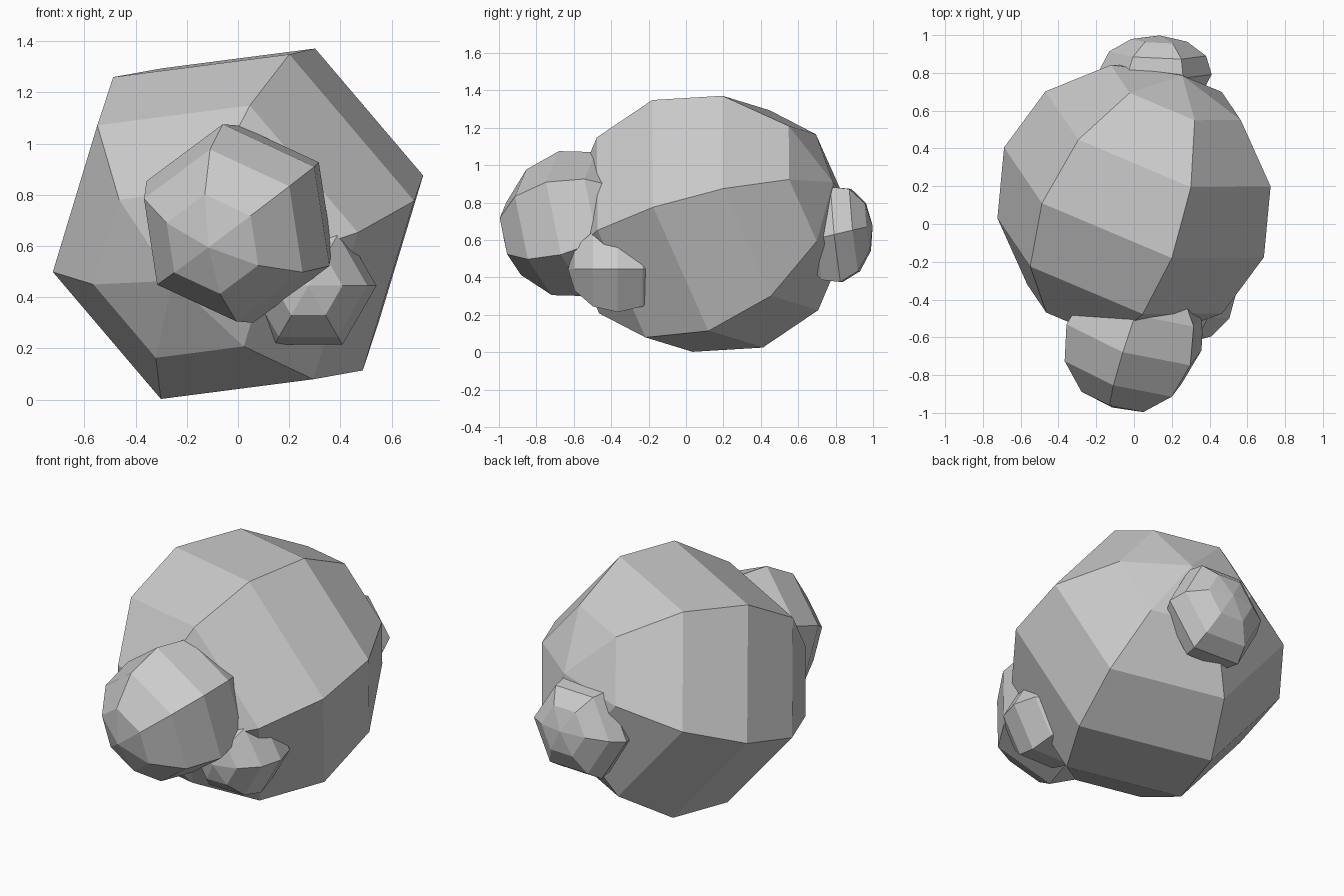
import bpy
from math import sin, cos, pi
from mathutils import Vector

if "Cube" in bpy.data.objects:
    bpy.data.objects.remove(bpy.data.objects["Cube"])

SEGMENTS = 6
RINGS = 6


def low_poly_ball(name, centre, radius, pole, start, y_scale=1.0):
    """Six-sided ball: pole is its axis, start is the way its first meridian faces."""
    w = Vector(pole).normalized()
    u = Vector(start)
    u = (u - w * u.dot(w)).normalized()
    v = w.cross(u)
    c = Vector(centre)

    def place(p):
        p = p * radius
        p.y *= y_scale
        return c + p

    verts = [place(w)]
    for r in range(1, RINGS):
        t = pi * r / RINGS
        for s in range(SEGMENTS):
            a = 2 * pi * s / SEGMENTS
            verts.append(place(w * cos(t) + (u * cos(a) + v * sin(a)) * sin(t)))
    verts.append(place(-w))
    last = len(verts) - 1

    faces = []
    for s in range(SEGMENTS):
        n = (s + 1) % SEGMENTS
        faces.append((0, 1 + s, 1 + n))
        for r in range(RINGS - 2):
            i, j = 1 + r * SEGMENTS, 1 + (r + 1) * SEGMENTS
            faces.append((i + s, j + s, j + n, i + n))
        k = 1 + (RINGS - 2) * SEGMENTS
        faces.append((k + s, last, k + n))

    mesh = bpy.data.meshes.new(name)
    mesh.from_pydata(verts, [], faces)
    mesh.update()
    obj = bpy.data.objects.new(name, mesh)
    bpy.context.collection.objects.link(obj)
    return obj


# Large main mass
low_poly_ball("main_lump", (0, 0.115, 0.687), 0.752,
              pole=(0.339, 0.893, 0.296), start=(0.2, -0.295, 0.66))
# Medium lump on the front
low_poly_ball("front_lump", (0, -0.60, 0.688), 0.40,
              pole=(-0.115, -0.37, -0.093), start=(-0.06, -0.08, 0.39))
# Small lump low on the front right
low_poly_ball("small_front_lump", (0.275, -0.365, 0.445), 0.266,
              pole=(0, -1, 0), start=(1, 0, 0))
# Flattened lump on the back
low_poly_ball("back_lump", (0.115, 0.805, 0.63), 0.297,
              pole=(0.02, 0.29, 0.046), start=(0.29, -0.02, 0), y_scale=0.66)
